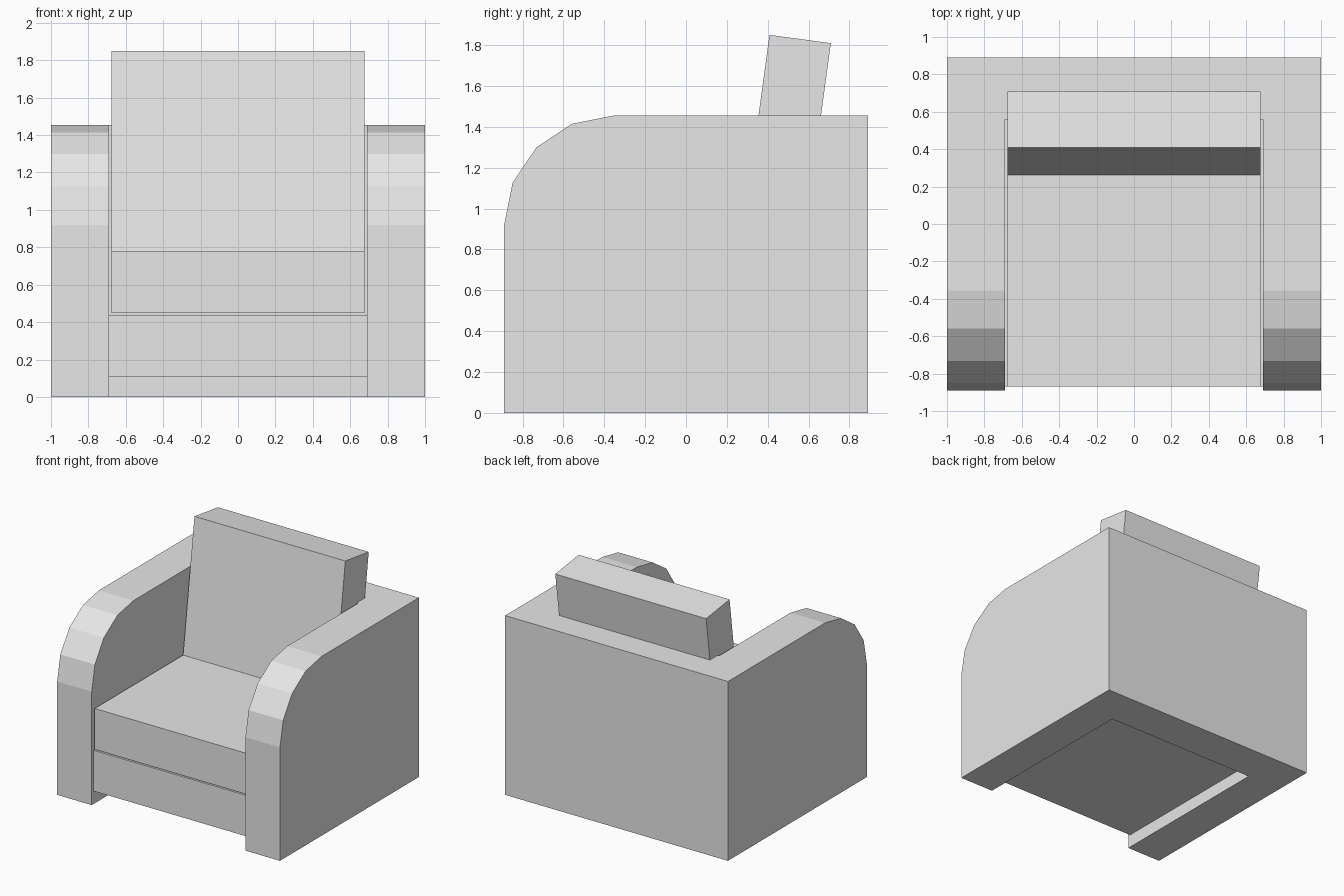
import bpy
import bmesh
import math
from mathutils import Matrix, Vector

cube = bpy.data.objects.get("Cube")
if cube:
    bpy.data.objects.remove(cube, do_unlink=True)

# One plain upholstery colour
fabric = bpy.data.materials.new("light_grey_fabric")
fabric.use_nodes = True
colour = (0.8, 0.8, 0.8, 1)
fabric.diffuse_color = colour
fabric.node_tree.nodes["Principled BSDF"].inputs["Base Color"].default_value = colour

HALF_W, HALF_D, HEIGHT = 1.0, 0.89, 1.455
INNER_X, INNER_Y = 0.69, 0.56
SEAT_FRONT = -0.87


def finish(name, bm):
    bmesh.ops.recalc_face_normals(bm, faces=bm.faces)
    mesh = bpy.data.meshes.new(name)
    bm.to_mesh(mesh)
    bm.free()
    mesh.materials.append(fabric)
    obj = bpy.data.objects.new(name, mesh)
    bpy.context.collection.objects.link(obj)
    return obj


def box(name, low, high):
    low, high = Vector(low), Vector(high)
    bm = bmesh.new()
    bmesh.ops.create_cube(bm, size=1, matrix=Matrix.Translation((low + high) / 2)
                          @ Matrix.Diagonal((*(high - low), 1)))
    return finish(name, bm)


# Arms and back: a U-shaped plan pulled up in one piece
half_plan = [(HALF_W, HALF_D), (HALF_W, -HALF_D), (INNER_X, -HALF_D), (INNER_X, INNER_Y)]
plan = half_plan + [(-x, y) for x, y in reversed(half_plan)]
bm = bmesh.new()
floor = bm.faces.new([bm.verts.new((x, y, 0)) for x, y in plan])
raised = bmesh.ops.extrude_face_region(bm, geom=[floor], use_keep_orig=True)["geom"]
bmesh.ops.translate(bm, vec=(0, 0, HEIGHT),
                    verts=[g for g in raised if isinstance(g, bmesh.types.BMVert)])
bmesh.ops.recalc_face_normals(bm, faces=bm.faces)

# Faceted round on the upper front of each arm
fronts = [e for e in bm.edges
          if all(v.co.z > 1 and v.co.y < -HALF_D + 0.01 for v in e.verts)]
bmesh.ops.bevel(bm, geom=fronts, offset=0.535, offset_type='OFFSET',
                segments=4, profile=0.5, affect='EDGES')
finish("arms_and_back", bm)

# Seat
box("seat_base", (-INNER_X, SEAT_FRONT, 0.107), (INNER_X, INNER_Y, 0.438))
box("seat_cushion", (-0.677, SEAT_FRONT, 0.448), (0.677, INNER_Y, 0.78))

# Back cushion, leaning backwards about its lower front edge
back = box("back_cushion", (-0.677, 0, 0), (0.677, 0.303, 1.08))
back.location = (0, 0.263, 0.78)
back.rotation_euler.x = -math.radians(7.75)
